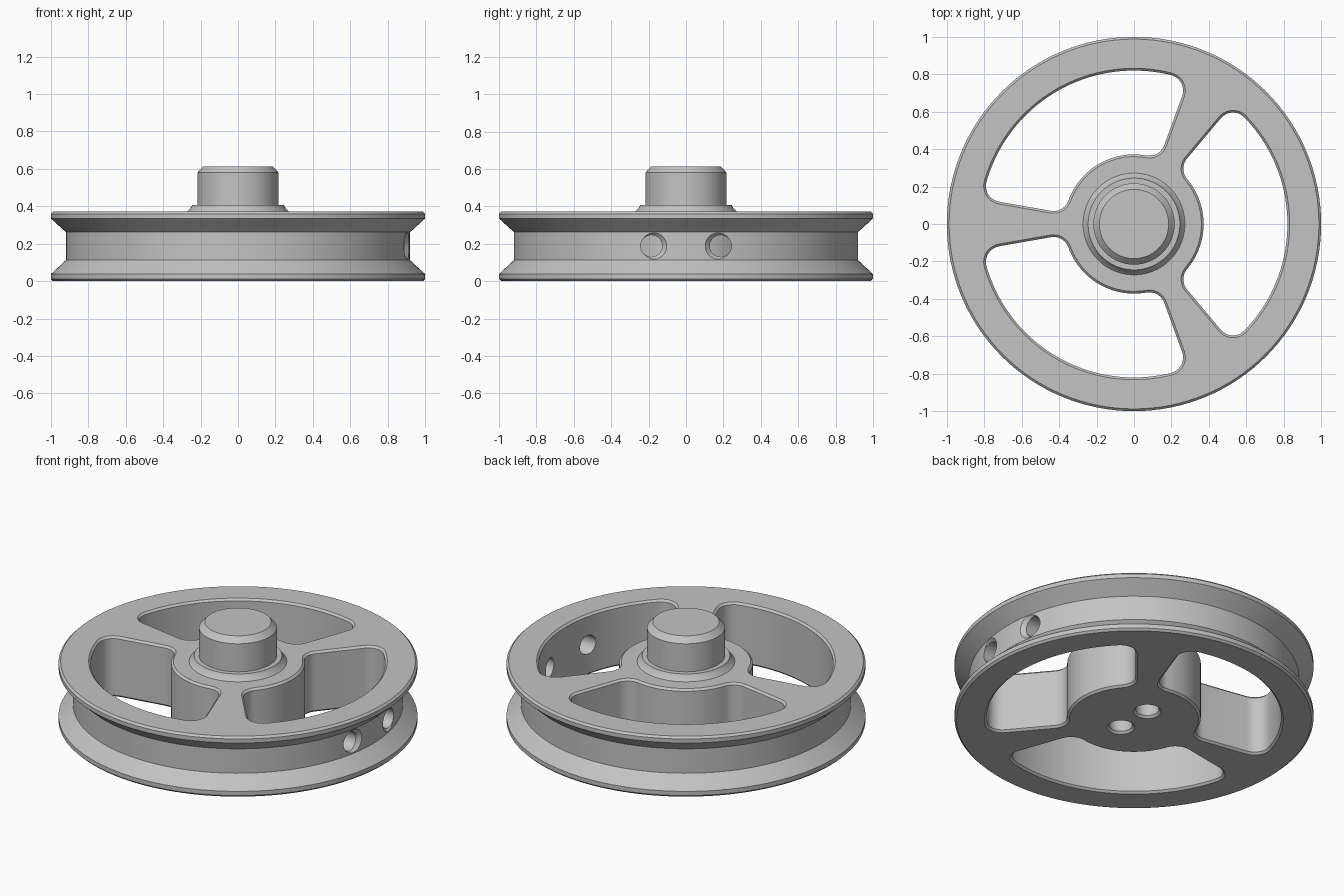
import bpy, bmesh, math
from mathutils import Matrix, Vector

old = bpy.data.objects.get("Cube")
if old:
    bpy.data.objects.remove(old)

GREY = (0.55, 0.55, 0.55, 1)
metal = bpy.data.materials.new("light grey metal")
metal.diffuse_color = GREY
metal.use_nodes = True
metal.node_tree.nodes["Principled BSDF"].inputs["Base Color"].default_value = GREY

HEIGHT = 0.372


def loft(name, rings, matrix=Matrix()):
    """Solid through equal-length rings of points, capped at both ends."""
    bm = bmesh.new()
    loops = [[bm.verts.new(matrix @ Vector(p)) for p in ring] for ring in rings]
    n = len(loops[0])
    for a, b in zip(loops, loops[1:]):
        for i in range(n):
            j = (i + 1) % n
            bm.faces.new((a[i], a[j], b[j], b[i]))
    bm.faces.new(loops[0][::-1])
    bm.faces.new(loops[-1])
    bmesh.ops.recalc_face_normals(bm, faces=bm.faces)
    mesh = bpy.data.meshes.new(name)
    bm.to_mesh(mesh)
    bm.free()
    mesh.materials.append(metal)
    ob = bpy.data.objects.new(name, mesh)
    bpy.context.collection.objects.link(ob)
    return ob


def revolve(name, profile, segments, matrix=Matrix()):
    rings = []
    for r, z in profile:
        angles = [math.tau * i / segments for i in range(segments)]
        rings.append([(r * math.cos(a), r * math.sin(a), z) for a in angles])
    return loft(name, rings, matrix)


def arc(center, r, start, end, steps):
    return [center + r * Vector((math.cos(a), math.sin(a)))
            for a in (start + (end - start) * i / steps for i in range(steps + 1))]


def window_outline(grow):
    """Rounded opening between two tapered spokes, centred on +x."""
    hub, rim, fillet = 0.372, 0.82, 0.085
    spoke, taper = math.radians(-60), math.radians(10)
    tilt = spoke + taper
    along = Vector((math.cos(tilt), math.sin(tilt)))
    inward = Vector((-along.y, along.x))
    base = 0.045 * Vector((math.cos(spoke), math.sin(spoke))) + fillet * inward

    def fillet_center(dist):
        b = base.dot(along)
        return base + along * (-b + math.sqrt(b * b - base.length_squared + dist * dist))

    inner, outer = fillet_center(hub + fillet), fillet_center(rim - fillet)
    ai, ao = math.atan2(inner.y, inner.x), math.atan2(outer.y, outer.x)
    side = tilt - math.pi / 2
    r = fillet + grow
    # lower half: hub arc, inner fillet, spoke edge, outer fillet, rim arc
    half = arc(Vector((0, 0)), hub - grow, 0, ai, 14)
    half += arc(inner, r, ai + math.pi, side + math.tau, 10)[1:]
    half += arc(outer, r, side, ao, 10)
    half += arc(Vector((0, 0)), rim + grow, ao, 0, 22)[1:]
    return half + [Vector((p.x, -p.y)) for p in half[-2:0:-1]]


def cut(target, cutter):
    cutter.hide_render = True
    mod = target.modifiers.new("cut", 'BOOLEAN')
    mod.operation = 'DIFFERENCE'
    mod.solver = 'EXACT'
    mod.object = cutter
    bpy.context.view_layer.objects.active = target
    bpy.ops.object.modifier_apply(modifier=mod.name)
    bpy.data.objects.remove(cutter)


# Grooved wheel body
wheel = revolve("grooved_wheel", [
    (0.988, 0), (1, 0.012), (1, 0.038), (0.92, 0.112),
    (0.92, 0.262), (1, 0.335), (1, HEIGHT - 0.012), (0.988, HEIGHT)], 128)

# Three chamfered windows leave three spokes
C = 0.012
levels = [(2 * C, -C), (0, C), (0, HEIGHT - C), (2 * C, HEIGHT + C)]
for k in range(3):
    rings = [[(p.x, p.y, z) for p in window_outline(g)] for g, z in levels]
    cut(wheel, loft("window_cutter", rings, Matrix.Rotation(k * math.tau / 3, 4, 'Z')))

for side in (-1, 1):
    # Countersunk cross holes through the rim
    place = Matrix.Translation((0, side * 0.185, 0.188)) @ Matrix.Rotation(math.pi / 2, 4, 'Y')
    cut(wheel, revolve("rim_hole_cutter",
                       [(0.058, 0.7), (0.058, 0.89), (0.092, 0.924)], 32, place))
    # Countersunk blind holes under the hub
    place = Matrix.Translation((0, side * 0.115, 0))
    cut(wheel, revolve("hub_hole_cutter",
                       [(0.09, -0.012), (0.065, 0.013), (0.065, 0.25)], 32, place))

# Collar and chamfered shaft stub
collar = revolve("collar", [
    (0.272, HEIGHT - 0.03), (0.272, HEIGHT), (0.25, 0.395), (0.245, 0.408)], 96)
shaft = revolve("shaft", [
    (0.217, HEIGHT - 0.02), (0.217, 0.58), (0.185, 0.614)], 96)

bpy.ops.object.select_all(action='DESELECT')
for ob in (wheel, collar, shaft):
    ob.select_set(True)
bpy.context.view_layer.objects.active = wheel
bpy.ops.object.shade_smooth_by_angle(angle=math.radians(25))
